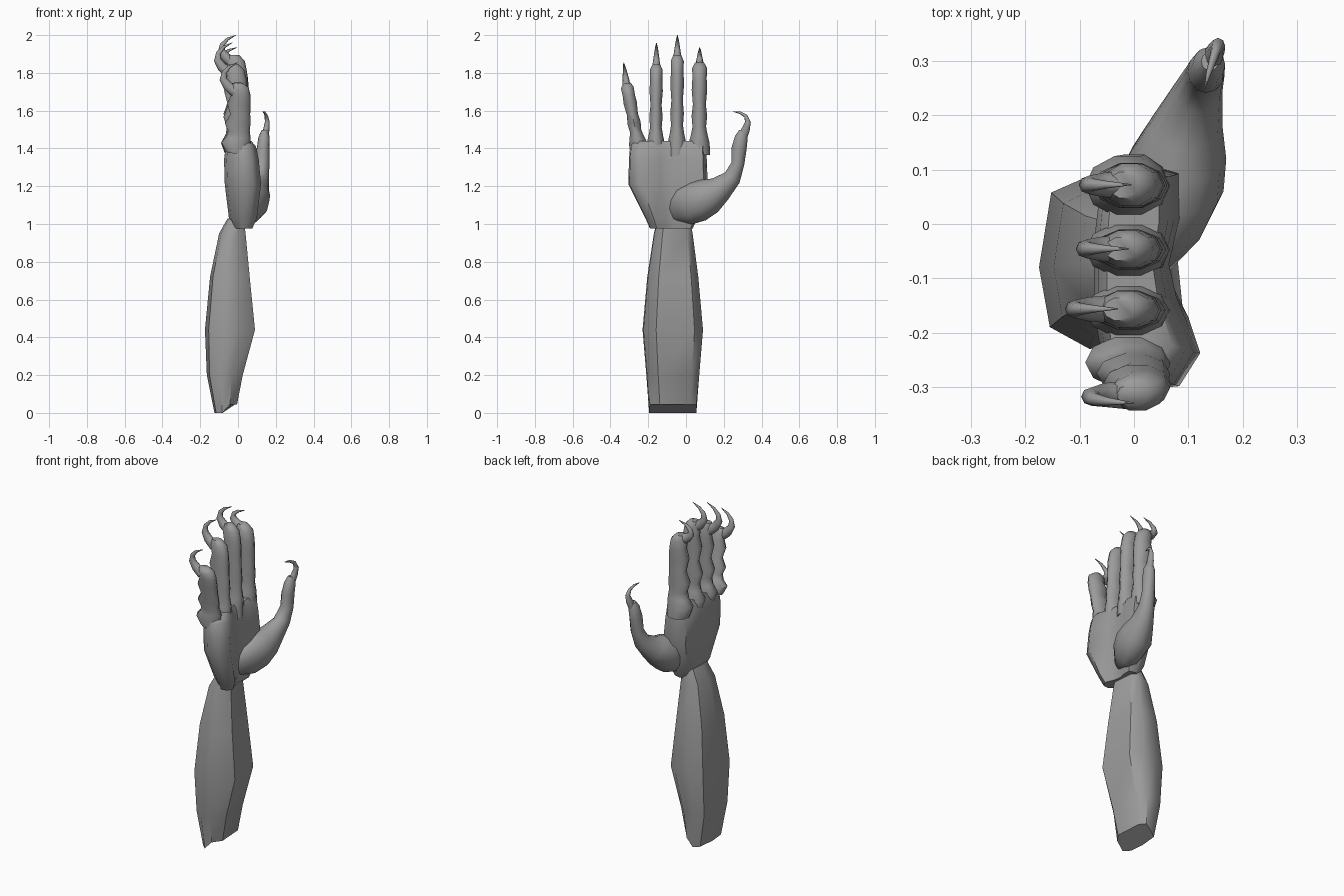
import bpy, bmesh, math
from mathutils import Vector

if "Cube" in bpy.data.objects:
    bpy.data.objects.remove(bpy.data.objects["Cube"])

skin = bpy.data.materials.new("grey skin")
skin.diffuse_color = (0.33, 0.33, 0.33, 1)
skin.use_nodes = True
skin.node_tree.nodes["Principled BSDF"].inputs["Base Color"].default_value = skin.diffuse_color


def loft(name, rings, angle=40):
    """Skin a list of equal-length point rings and cap both ends."""
    bm = bmesh.new()
    vs = [[bm.verts.new(p) for p in r] for r in rings]
    n = len(rings[0])
    for a, b in zip(vs, vs[1:]):
        for i in range(n):
            j = (i + 1) % n
            bm.faces.new((a[i], a[j], b[j], b[i]))
    bm.faces.new(vs[0][::-1])
    bm.faces.new(vs[-1])
    bmesh.ops.recalc_face_normals(bm, faces=bm.faces)
    me = bpy.data.meshes.new(name)
    bm.to_mesh(me)
    bm.free()
    ob = bpy.data.objects.new(name, me)
    me.materials.append(skin)
    bpy.context.collection.objects.link(ob)
    bpy.ops.object.select_all(action='DESELECT')
    ob.select_set(True)
    bpy.context.view_layer.objects.active = ob
    bpy.ops.object.shade_smooth_by_angle(angle=math.radians(angle))
    return ob


def tube(name, path, axis, sides=10):
    """Path of (x, y, z, radius along axis, radius across)."""
    axis = Vector(axis)
    pts = [Vector(p[:3]) for p in path]
    rings = []
    for i, p in enumerate(path):
        tan = pts[min(i + 1, len(pts) - 1)] - pts[max(i - 1, 0)]
        side = axis.cross(tan).normalized()
        rings.append([pts[i] + axis * p[3] * math.cos(t) + side * p[4] * math.sin(t)
                      for t in (2 * math.pi * k / sides for k in range(sides))])
    return loft(name, rings, 60)


def section_loft(name, section, levels, angle, lift=0):
    """Scale a (-1..1) section into the bounds (z, x0, x1, y0, y1) of each level."""
    rings = []
    for z, x0, x1, y0, y1 in levels:
        rings.append([((x0 + x1) / 2 + u * (x1 - x0) / 2, (y0 + y1) / 2 + v * (y1 - y0) / 2,
                       lift if z == 0 and u > .3 else z) for u, v in section])
    return loft(name, rings, angle)


# Forearm: broad flat face on +x, rounded back on -x
arm_section = [(-1, -.06), (-.85, -.75), (-.3, -1), (.38, -.97), (1, -.55),
               (.84, .72), (.38, 1), (-.28, 1), (-.83, .8)]
arm_levels = [(0, -.125, -.005, -.195, .055), (.2, -.165, .025, -.21, .07),
              (.44, -.175, .09, -.23, .09), (.72, -.148, .062, -.205, .065),
              (.95, -.1, .04, -.17, .035), (1.03, -.055, .03, -.15, .02)]
section_loft("forearm", arm_section, arm_levels, 42, .045)

# Palm: hollow on the +x side between the two pads
palm_section = [(-.85, -.7), (-.1, -1), (.6, -.97), (1, -.68), (.55, -.2), (.4, .1),
                (.6, .5), (.6, .9), (-.2, 1), (-.85, .85), (-1, .3), (-1, -.3)]
palm_levels = [(.975, -.02, .075, -.19, .035), (1.03, -.048, .1, -.215, .06),
               (1.21, -.07, .122, -.305, .115), (1.34, -.074, .11, -.302, .11),
               (1.41, -.065, .095, -.296, .108), (1.44, -.05, .07, -.285, .1)]
section_loft("palm", palm_section, palm_levels, 55)

# Fingers: flared bases and knuckle bulges (t, x centre, x radius, y radius factor)
finger_profile = [(-.15, .0, .065, 1.45), (0, -.012, .078, 1.38), (.1, .0, .064, 1.1),
                  (.2, .0, .058, .9), (.33, -.008, .068, 1.03), (.48, .002, .053, .86),
                  (.66, -.008, .062, 1.03), (.8, -.002, .052, .95), (.93, -.012, .05, .98),
                  (1, -.022, .03, .6)]
# Claws curl out over the back, then hook toward the palm
claw_profile = [(-.02, -.05, .026, .03), (-.06, -.015, .022, .026), (-.083, .025, .017, .02),
                (-.078, .065, .012, .013), (-.05, .1, .007, .008), (-.005, .125, .001, .001)]
# name, base y, tip y, radius, finger top, claw tip, finger x shift, claw x shift
fingers = [("index", .07, .072, .042, 1.855, 1.935, .004, .0),
           ("middle", -.048, -.046, .037, 1.895, 2.0, -.002, -.005),
           ("ring", -.16, -.157, .036, 1.845, 1.96, -.005, -.025),
           ("little", -.255, -.315, .036, 1.745, 1.855, .02, .005)]
for name, y0, y1, r, top, tip, dx, cx in fingers:
    base = 1.43
    tube(name + "_finger",
         [(x + dx * max(t, 0), y0 + (y1 - y0) * t, base + (top - base) * t, rx, r * f)
          for t, x, rx, f in finger_profile], (1, 0, 0))
    lean = (y1 - y0) * .25
    tube(name + "_claw",
         [(x + cx, y1 + lean * max(z, 0) / .125, top + z * (tip - top) / .125, ry, rr)
          for x, z, ry, rr in claw_profile], (0, 1, 0), 8)

# Thumb with its broad pad, and its claw
tube("thumb", [(.035, -.08, 1.06, .03, .05), (.06, -.01, 1.09, .07, .1),
               (.075, .06, 1.118, .09, .108), (.078, .12, 1.148, .092, .098),
               (.095, .18, 1.185, .068, .07),
               (.118, .245, 1.245, .045, .047), (.13, .275, 1.32, .037, .034),
               (.133, .281, 1.4, .034, .04), (.138, .293, 1.46, .03, .034),
               (.14, .3, 1.495, .016, .018)], (1, 0, 0), 12)
tube("thumb_claw", [(.14, .297, 1.45, .02, .024), (.15, .316, 1.5, .017, .022),
                    (.155, .328, 1.54, .013, .015), (.15, .316, 1.572, .009, .01),
                    (.14, .285, 1.59, .006, .007), (.13, .25, 1.595, .001, .001)], (1, 0, 0), 8)
